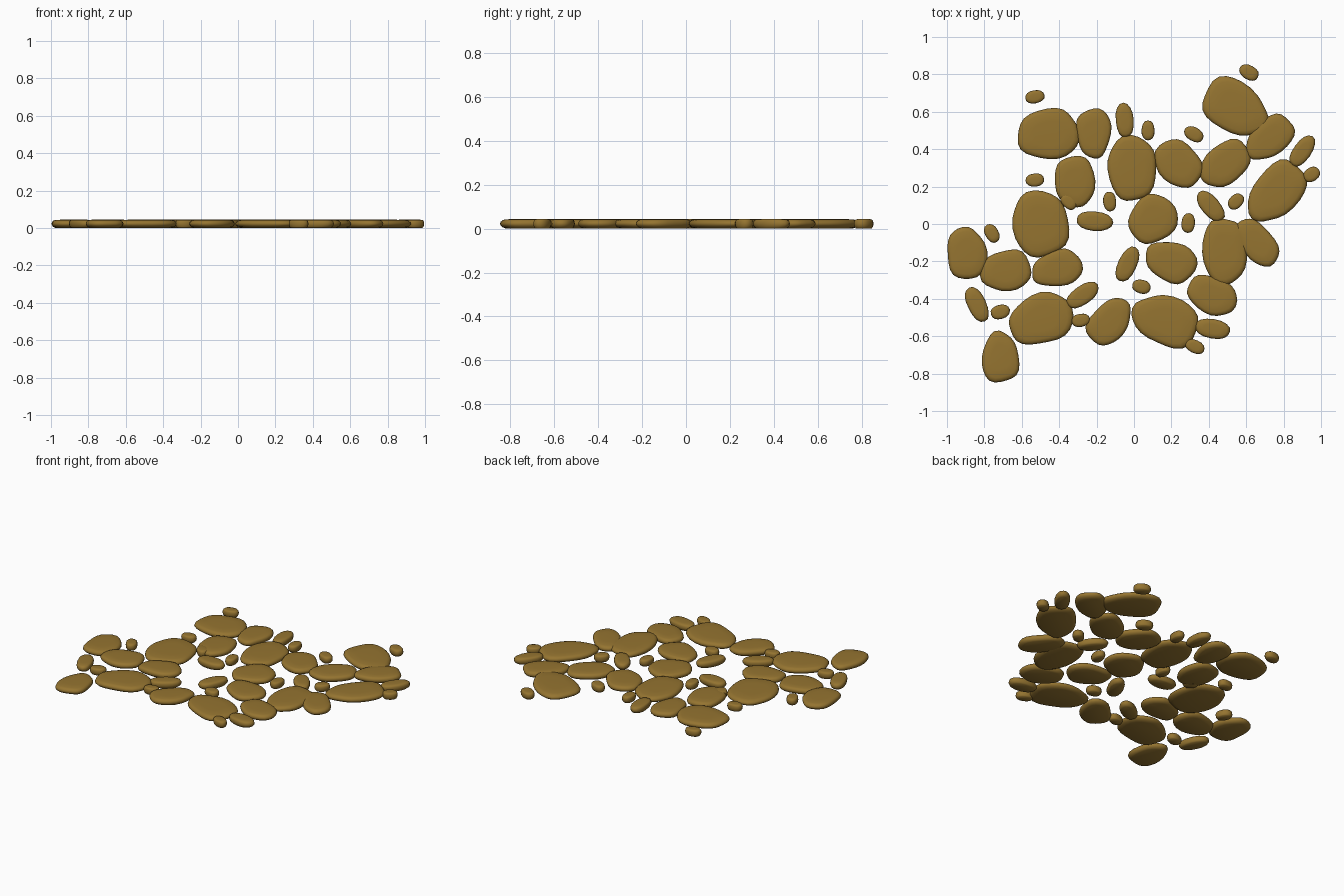
import bpy, bmesh, math, random
random.seed(4)

mat = bpy.data.materials.new("ochre stone")
mat.diffuse_color = (0.30, 0.175, 0.03, 1)

# big stones: centre x, y, half length, half width, angle, egg taper
SLABS = [
    (-.46, .48, .165, .135, 4, .08), (-.215, .485, .133, .092, 90, .12),
    (-.315, .225, .137, .108, 95, .12), (-.5, 0, .178, .15, 100, 0),
    (-.895, -.155, .14, .106, 98, -.1), (-.685, -.25, .137, .108, 10, .05),
    (-.415, -.24, .137, .095, 14, .2), (-.5, -.51, .175, .132, 20, .12),
    (-.715, -.71, .137, .098, 92, -.18), (-.13, -.52, .14, .096, 50, -.12),
    (.165, -.515, .182, .13, -20, .15), (.195, -.2, .14, .105, -20, .15),
    (.415, -.38, .138, .098, -25, .1), (.485, -.145, .178, .12, 92, 0),
    (.66, -.1, .145, .085, -52, 0), (.1, .025, .135, .122, 45, .05),
    (-.01, .295, .175, .13, 92, .08), (.24, .32, .14, .11, -45, -.1),
    (.485, .32, .148, .104, 40, .12), (.545, .62, .188, .133, -35, -.15),
    (.725, .46, .145, .095, 40, .1), (.76, .17, .185, .122, 48, .12),
]
# pebbles: centre x, y, half length, half width, angle
PEBBLES = [
    (-.53, .68, .052, .035, 10), (-.05, .555, .093, .048, 95),
    (.075, .5, .053, .035, 90), (.32, .48, .055, .037, -30),
    (.615, .81, .055, .038, -30), (.9, .39, .095, .048, 55),
    (.95, .265, .047, .037, 35), (-.53, .235, .05, .035, 5),
    (-.13, .12, .053, .035, 95), (-.35, .12, .05, .035, -45),
    (-.21, .015, .098, .052, -5), (.29, .005, .053, .036, 85),
    (.41, .095, .097, .05, -50), (.545, .12, .048, .036, 45),
    (-.76, -.05, .053, .036, -60), (-.84, -.43, .1, .05, -65),
    (-.715, -.47, .052, .038, 15), (-.275, -.38, .098, .05, 35),
    (-.285, -.515, .05, .035, 10), (-.035, -.215, .1, .05, 65),
    (.04, -.335, .05, .037, -15), (.42, -.56, .095, .052, -10),
    (.325, -.655, .055, .035, -25),
]
# rounded edge: scale of outline, height
PROFILE = [(.80, 0), (.91, .006), (.975, .014), (1, .022),
           (.975, .031), (.92, .038), (.82, .042), (.5, .044)]


def stone(name, x, y, a, b, angle, taper=0, sides=24, rough=.02):
    """Flat rounded stone: a squarish egg outline stacked along PROFILE."""
    bm = bmesh.new()
    ca, sa = math.cos(math.radians(angle)), math.sin(math.radians(angle))
    p3, p5 = random.uniform(0, 6.28), random.uniform(0, 6.28)
    outline = []
    for i in range(sides):
        t = 2 * math.pi * i / sides
        c, s = math.cos(t), math.sin(t)
        u = math.copysign(abs(c) ** .9, c)
        v = math.copysign(abs(s) ** .9, s) * (1 + taper * u)
        k = 1 + rough * (math.cos(3 * t + p3) + math.cos(5 * t + p5)) / 2
        u, v = u * a * k, v * b * k
        outline.append((u * ca - v * sa, u * sa + v * ca))
    rings = [[bm.verts.new((x + s * px, y + s * py, z)) for px, py in outline]
             for s, z in PROFILE]
    for lo, hi in zip(rings, rings[1:]):
        for i in range(sides):
            j = (i + 1) % sides
            bm.faces.new((lo[i], lo[j], hi[j], hi[i]))
    bm.faces.new(rings[-1])
    bm.faces.new(rings[0][::-1])
    me = bpy.data.meshes.new(name)
    bm.to_mesh(me)
    bm.free()
    me.materials.append(mat)
    me.shade_smooth()
    ob = bpy.data.objects.new(name, me)
    bpy.context.collection.objects.link(ob)


for i, p in enumerate(SLABS):
    stone(f"paving_stone_{i + 1}", *p, rough=.05)
for i, p in enumerate(PEBBLES):
    stone(f"pebble_{i + 1}", *p, sides=16)
